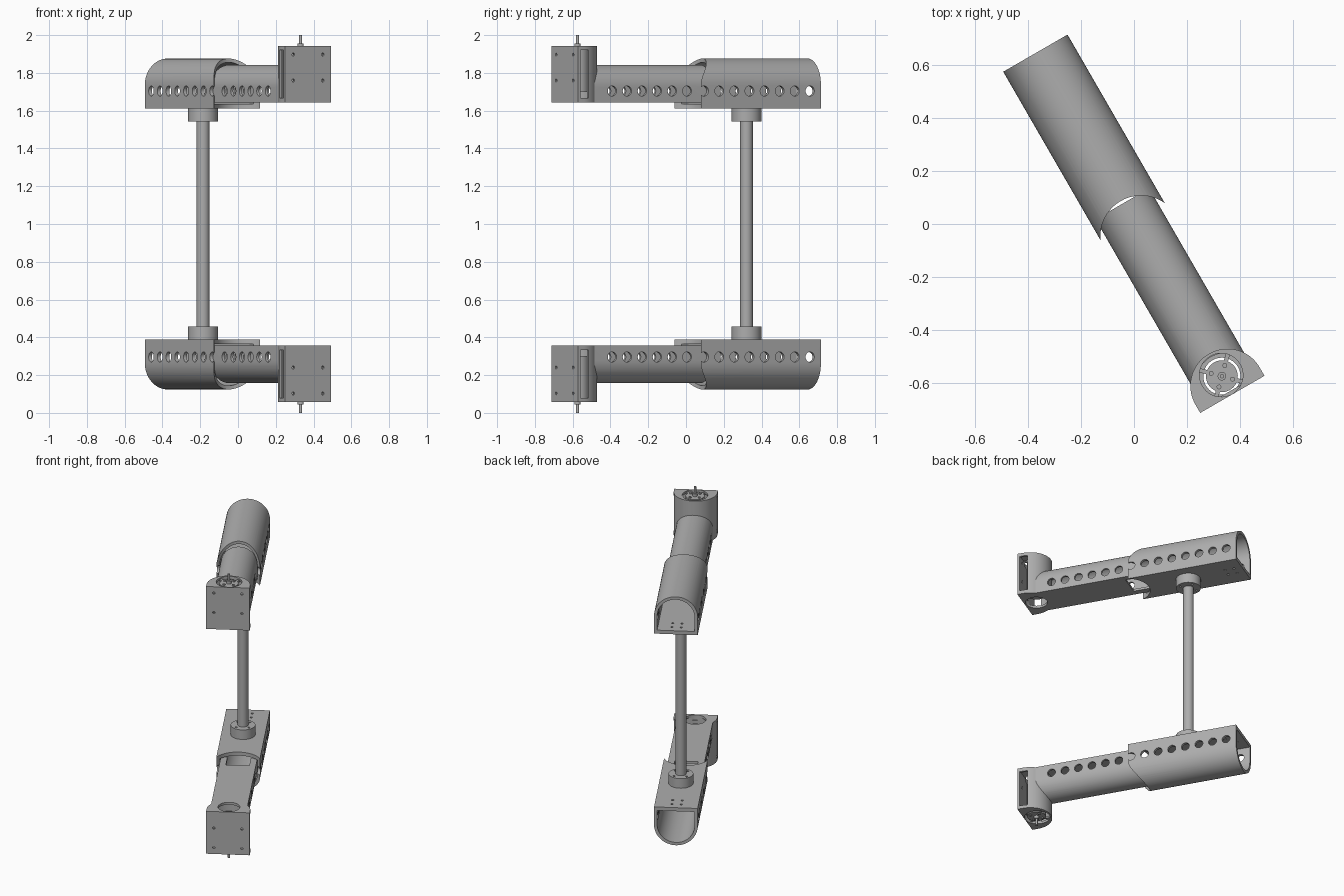
import bpy, bmesh
from math import sin, cos, pi, radians
from mathutils import Matrix

if "Cube" in bpy.data.objects:
    bpy.data.objects.remove(bpy.data.objects["Cube"])

grey = bpy.data.materials.new("plain grey")
grey.use_nodes = True
COLOUR = (0.42, 0.42, 0.42, 1)
grey.diffuse_color = COLOUR
grey.node_tree.nodes["Principled BSDF"].inputs["Base Color"].default_value = COLOUR

TURN = Matrix.Rotation(radians(30), 4, 'Z')   # the arms run diagonally
MOTOR_Y, ROD_Y = -0.663, 0.37
FLAT_Y, ROUND_Y = -0.742, -0.705


def arc(cx, cy, r, start=0.0, end=pi, n=32):
    return [(cx + r * cos(start + (end - start) * i / n),
             cy + r * sin(start + (end - start) * i / n)) for i in range(n + 1)]


def circle(cx, cy, r, n=40):
    return arc(cx, cy, r, 0, 2 * pi, n)[:-1]


def rect(x0, x1, y0, y1):
    return [(x0, y0), (x1, y0), (x1, y1), (x0, y1)]


def arch(r, base, centre):
    """Flat base, straight sides, round top; also used as a D outline."""
    return [(-r, base), (r, base)] + arc(0, centre, r)


def solid(name, axis, lo, hi, *profiles):
    """Extrude one or more closed profiles along an axis."""
    place = {'x': lambda a, b, t: (t, a, b),
             'y': lambda a, b, t: (a, t, b),
             'z': lambda a, b, t: (a, b, t)}[axis]
    bm = bmesh.new()
    for pts in profiles:
        low = [bm.verts.new(place(a, b, lo)) for a, b in pts]
        high = [bm.verts.new(place(a, b, hi)) for a, b in pts]
        bm.faces.new(low)
        bm.faces.new(high)
        for i in range(len(pts)):
            j = (i + 1) % len(pts)
            bm.faces.new((low[i], low[j], high[j], high[i]))
    bmesh.ops.recalc_face_normals(bm, faces=bm.faces)
    mesh = bpy.data.meshes.new(name)
    bm.to_mesh(mesh)
    bm.free()
    mesh.materials.append(grey)
    ob = bpy.data.objects.new(name, mesh)
    bpy.context.collection.objects.link(ob)
    return ob


def cut(ob, *cutters):
    """Subtract the cutters, then discard them."""
    for c in cutters:
        m = ob.modifiers.new("cut", 'BOOLEAN')
        m.operation, m.solver, m.object = 'DIFFERENCE', 'EXACT', c
    deps = bpy.context.evaluated_depsgraph_get()
    mesh = bpy.data.meshes.new_from_object(ob.evaluated_get(deps))
    ob.modifiers.clear()
    ob.data = mesh
    for c in cutters:
        bpy.data.objects.remove(c)
    return ob


def side_holes(first, last, count):
    step = (last - first) / (count - 1)
    return solid("cutter", 'x', -0.3, 0.3,
                 *[circle(first + i * step, 0.704, 0.027, 24) for i in range(count)])


def build_arm():
    """One arm; heights are measured from the middle of the model."""
    parts = []

    # Wide sleeve, scooped at its inner end and pierced along the sides
    parts.append(cut(
        solid("outer_sleeve", 'y', 0.01, 0.744, arch(0.14, 0.611, 0.736)),
        solid("cutter", 'y', -0.1, 0.9, arch(0.12, 0.636, 0.736)),
        solid("cutter", 'z', 0.5, 1.0, circle(0, -0.054, 0.154, 64)),
        side_holes(0.03, 0.677, 8),
        solid("cutter", 'z', 0.58, 0.66,
              *[circle(x, y, 0.008, 12) for x in (-0.03, 0.03) for y in (0.63, 0.69)])))

    # Narrow tube sliding into the sleeve, with a notch in its floor
    parts.append(cut(
        solid("inner_tube", 'y', -0.64, 0.088, arch(0.117, 0.643, 0.7256)),
        solid("cutter", 'y', -0.8, 0.3, arch(0.102, 0.658, 0.7256)),
        solid("cutter", 'z', 0.5, 1.0, circle(0, ROUND_Y, 0.131, 64)),
        side_holes(-0.519, -0.061, 6),
        solid("cutter", 'z', 0.6, 0.68, rect(-0.075, 0.075, -0.03, 0.2))))

    # Hollow D-shaped motor housing with side slots and screw holes
    parts.append(cut(
        solid("motor_housing", 'z', 0.643, 0.942, arch(0.14, FLAT_Y, ROUND_Y)),
        solid("cutter", 'z', 0.66, 0.926, arch(0.125, FLAT_Y + 0.015, ROUND_Y)),
        solid("cutter", 'x', -0.3, 0.3, rect(-0.726, -0.675, 0.668, 0.92)),
        solid("cutter", 'z', 0.6, 0.68, circle(0, MOTOR_Y, 0.07)),
        solid("cutter", 'z', 0.9, 1.0, circle(0, MOTOR_Y + 0.005, 0.082)),
        solid("cutter", 'y', -0.8, -0.71,
              *[circle(x, z, 0.008, 12) for x in (-0.09, 0.09) for z in (0.76, 0.897)])))

    # Motor, its mounting struts, screws and shaft
    parts.append(solid("motor_body", 'z', 0.70, 0.935, circle(0, MOTOR_Y, 0.06)))
    diagonals = [(sx * 0.7071, sy * 0.7071) for sx in (-1, 1) for sy in (-1, 1)]
    struts = []
    for dx, dy in diagonals:
        near, far, w = 0.05, 0.09, 0.008
        struts.append([(dx * t - dy * s, MOTOR_Y + dy * t + dx * s)
                       for t, s in ((near, -w), (far, -w), (far, w), (near, w))])
    parts.append(solid("motor_struts", 'z', 0.922, 0.933, *struts))
    parts.append(solid("motor_screws", 'z', 0.93, 0.941,
                       *[circle(dx * 0.042, MOTOR_Y + dy * 0.042, 0.009, 16)
                         for dx, dy in diagonals]))
    parts.append(solid("shaft_boss", 'z', 0.93, 0.955, circle(0, MOTOR_Y, 0.016, 24)))
    parts.append(solid("motor_shaft", 'z', 0.93, 1.0, circle(0, MOTOR_Y, 0.008, 20)))

    # Collar that holds the connecting rod
    parts.append(cut(
        solid("rod_collar", 'z', 0.5437, 0.612, circle(0, ROD_Y, 0.079, 48)),
        solid("cutter", 'z', 0.5, 0.59,
              *[circle(dx * 0.057, ROD_Y + dy * 0.057, 0.007, 12) for dx, dy in diagonals])))
    return parts


# Upper arm, and the lower arm as its mirror image
finished = []
for label, side in (("upper", 1), ("lower", -1)):
    for ob in build_arm():
        ob.name = label + "_" + ob.name.split(".")[0]
        ob.data.transform(Matrix.Translation((0, 0, 1)) @ TURN @ Matrix.Diagonal((1, 1, side, 1)))
        if side < 0:
            ob.data.flip_normals()
        finished.append(ob)

# Rod joining the two arms
rod = solid("connecting_rod", 'z', 0.42, 1.58, circle(0, ROD_Y, 0.034))
rod.data.transform(TURN)
finished.append(rod)

bpy.ops.object.select_all(action='DESELECT')
for ob in finished:
    ob.select_set(True)
bpy.context.view_layer.objects.active = rod
bpy.ops.object.shade_smooth_by_angle(angle=radians(30))
